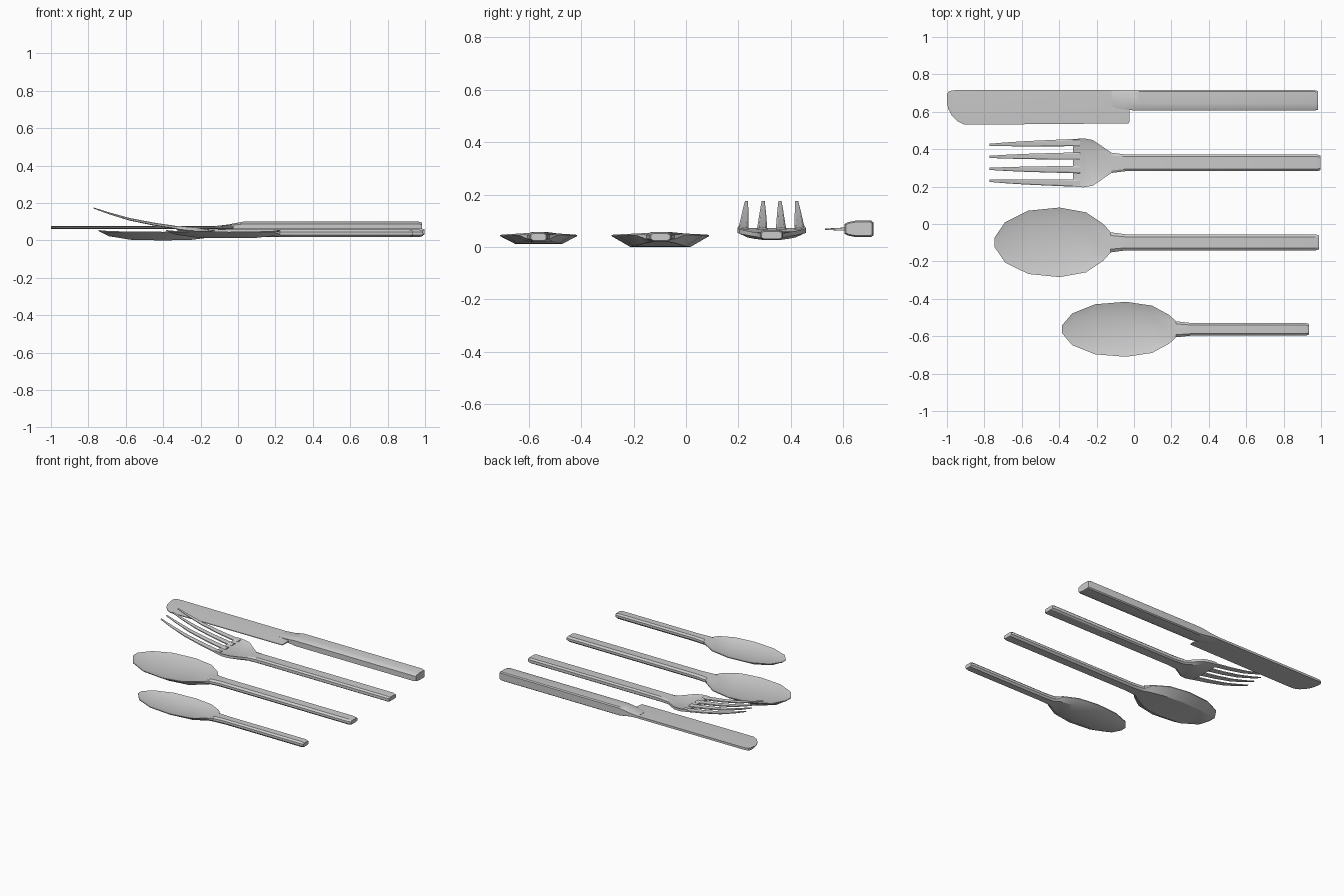
import bpy, bmesh, math


def loft(name, rings):
    """Skin a list of equal-length point rings and cap both ends."""
    bm = bmesh.new()
    vs = [[bm.verts.new(p) for p in r] for r in rings]
    n = len(vs[0])
    for a, b in zip(vs, vs[1:]):
        for i in range(n):
            j = (i + 1) % n
            bm.faces.new((a[i], a[j], b[j], b[i]))
    bm.faces.new(vs[0])
    bm.faces.new(vs[-1][::-1])
    bmesh.ops.recalc_face_normals(bm, faces=bm.faces)
    me = bpy.data.meshes.new(name)
    bm.to_mesh(me)
    bm.free()
    ob = bpy.data.objects.new(name, me)
    bpy.context.collection.objects.link(ob)
    bpy.ops.object.select_all(action='DESELECT')
    ob.select_set(True)
    bpy.context.view_layer.objects.active = ob
    bpy.ops.object.shade_smooth_by_angle(angle=math.radians(30))
    return ob


def section(x, yc, w, zb, z1, z2, zt, k=0.62):
    """Eight-sided section: bottom zb, side edges z1..z2, top zt."""
    pts = [(-k, zb), (k, zb), (1, z1), (1, z2), (k, zt), (-k, zt), (-1, z2), (-1, z1)]
    return [(x, yc + w * u, z) for u, z in pts]


# Spoons: bowl, neck and handle in one skin
BOWL = [  # fraction of length, width fraction, bottom, rim, inside
    (0.0, 0.14, 0.050, 0.052, 0.055),
    (0.09, 0.58, 0.022, 0.047, 0.043),
    (0.29, 0.91, 0.002, 0.044, 0.030),
    (0.56, 1.0, 0.0, 0.043, 0.026),
    (0.79, 0.86, 0.002, 0.045, 0.030),
    (0.94, 0.52, 0.014, 0.048, 0.042)]


def spoon(name, x0, x1, x2, yc, w, hw, base):
    rings = [section(x0 + (x1 - x0) * f, yc, w * a, base + b * (1 - base / 0.06),
                     r - 0.002, r + 0.003, t)
             for f, a, b, r, t in BOWL]
    for x, s, d in ((x1, 1.25, 0), (x1 + 0.08, 1, 0), (x2 - 0.02, 1, 0), (x2, 0.85, 0.006)):
        rings.append(section(x, yc, hw * s, 0.018 + d, 0.030, 0.046, 0.057 - d, 0.68))
    return loft(name, rings)


spoon("table_spoon", -0.745, -0.125, 0.99, -0.098, 0.186, 0.043, 0.0)
spoon("tea_spoon", -0.385, 0.225, 0.935, -0.563, 0.147, 0.034, 0.012)

# Fork handle and head
FY = 0.327
loft("fork_handle_and_head", [section(x, FY, w, *z, 0.75) for x, w, z in [
    (-0.325, 0.127, (0.053, 0.061, 0.078, 0.072)),
    (-0.27, 0.131, (0.042, 0.054, 0.072, 0.062)),
    (-0.22, 0.122, (0.036, 0.050, 0.068, 0.056)),
    (-0.17, 0.088, (0.031, 0.044, 0.060, 0.054)),
    (-0.12, 0.054, (0.028, 0.038, 0.054, 0.058)),
    (-0.04, 0.044, (0.026, 0.034, 0.054, 0.064)),
    (0.98, 0.044, (0.026, 0.034, 0.054, 0.064)),
    (0.998, 0.039, (0.031, 0.036, 0.052, 0.059))]])

# Fork tines, swept upward
for i, u in enumerate((-1.5, -0.5, 0.5, 1.5)):
    rings = []
    for x, pitch, w, z, t in [(-0.29, 0.072, 0.028, 0.063, 0.010),
                              (-0.335, 0.072, 0.019, 0.069, 0.009),
                              (-0.45, 0.070, 0.017, 0.087, 0.008),
                              (-0.58, 0.068, 0.014, 0.113, 0.007),
                              (-0.69, 0.066, 0.010, 0.145, 0.005),
                              (-0.772, 0.064, 0.006, 0.173, 0.003)]:
        if x == -0.29:
            w = 0.02
        rings.append(section(x, FY + u * pitch, w, z - t, z - t * 0.5, z + t * 0.5, z + t))
    loft("fork_tine_%d" % (i + 1), rings)

# Knife blade: wedge with thick spine and thin edge
blade = []
for x, lo, hi in [(-1.0, 0.645, 0.692), (-0.993, 0.615, 0.707), (-0.975, 0.582, 0.714),
                  (-0.945, 0.55, 0.716), (-0.91, 0.532, 0.716), (-0.86, 0.531, 0.716),
                  (-0.03, 0.538, 0.716), (-0.025, 0.545, 0.716)]:
    mid = lo + (hi - lo) * 0.5
    blade.append([(x, lo, 0.065), (x, mid, 0.061), (x, hi, 0.060),
                  (x, hi, 0.076), (x, mid, 0.075), (x, lo, 0.070)])
loft("knife_blade", blade)

# Knife handle, swelling out of the blade
handle = []
for x, lo, hi, h in [(-0.12, 0.625, 0.716, 0.008), (-0.05, 0.612, 0.716, 0.016),
                     (-0.01, 0.608, 0.716, 0.024), (0.03, 0.606, 0.716, 0.031),
                     (0.965, 0.606, 0.716, 0.031), (0.983, 0.611, 0.711, 0.026)]:
    prof = [(lo, -0.6), (lo + 0.012, -0.82), (lo + 0.04, -1), (hi - 0.008, -1), (hi, -0.8)]
    prof += [(y, -s) for y, s in reversed(prof)]
    handle.append([(x, y, 0.069 + s * h) for y, s in prof])
loft("knife_handle", handle)
